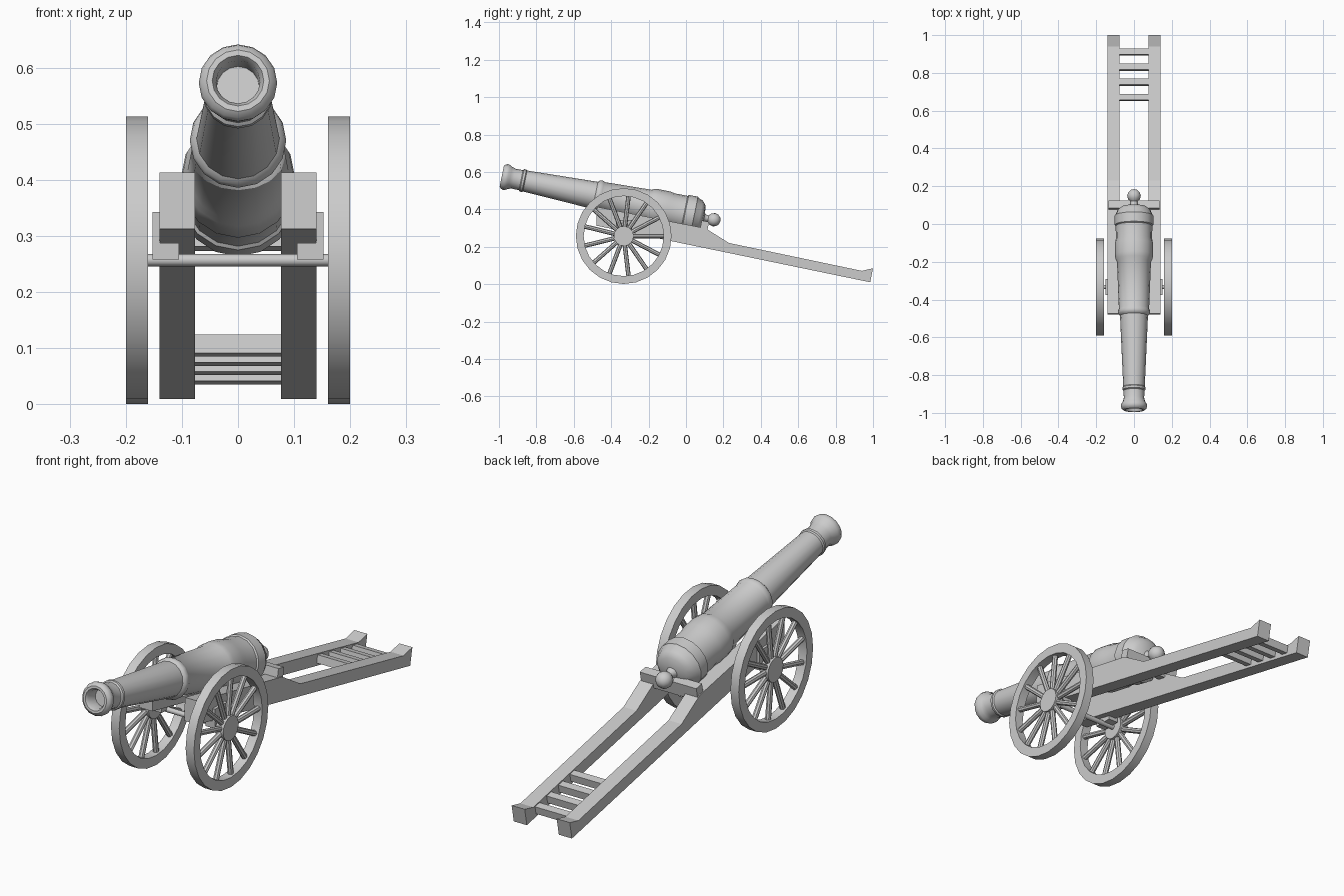
import bpy, bmesh, math
from mathutils import Vector, Matrix

if "Cube" in bpy.data.objects:
    bpy.data.objects.remove(bpy.data.objects["Cube"])

TILT = math.radians(11.6)
AXIS = Vector((0, math.cos(TILT), -math.sin(TILT)))   # runs muzzle -> breech
X = Vector((1, 0, 0))


def finish(name, bm, smooth=False):
    bmesh.ops.remove_doubles(bm, verts=bm.verts[:], dist=1e-5)
    bmesh.ops.recalc_face_normals(bm, faces=bm.faces[:])
    me = bpy.data.meshes.new(name)
    bm.to_mesh(me)
    bm.free()
    ob = bpy.data.objects.new(name, me)
    bpy.context.collection.objects.link(ob)
    if smooth:
        bpy.ops.object.select_all(action='DESELECT')
        ob.select_set(True)
        bpy.context.view_layer.objects.active = ob
        bpy.ops.object.shade_smooth_by_angle(angle=math.radians(35))
    return ob


def lathe(name, profile, origin, axis, segs, loop=False):
    """Revolve (distance, radius) points around an axis."""
    bm = bmesh.new()
    m = Matrix.Translation(origin) @ axis.to_track_quat('Z', 'Y').to_matrix().to_4x4()
    rings = []
    for s, r in profile:
        if r == 0:
            rings.append([bm.verts.new(m @ Vector((0, 0, s)))] * segs)
        else:
            rings.append([bm.verts.new(m @ Vector((r * math.cos(a), r * math.sin(a), s)))
                          for a in (2 * math.pi * i / segs for i in range(segs))])
    pairs = list(zip(rings, rings[1:])) + ([(rings[-1], rings[0])] if loop else [])
    for p, q in pairs:
        for i in range(segs):
            j = (i + 1) % segs
            bm.faces.new(list(dict.fromkeys((p[i], p[j], q[j], q[i]))))
    return finish(name, bm, True)


def prism(name, outline, x0, x1):
    """Extrude a (y, z) outline along x."""
    bm = bmesh.new()
    f = bm.faces.new([bm.verts.new((x0, y, z)) for y, z in outline])
    ext = bmesh.ops.extrude_face_region(bm, geom=[f])['geom']
    bmesh.ops.translate(bm, vec=(x1 - x0, 0, 0),
                        verts=[v for v in ext if isinstance(v, bmesh.types.BMVert)])
    return finish(name, bm)


def tilted_bar(name, half_x, y, z, depth, height):
    bm = bmesh.new()
    m = (Matrix.Translation((0, y, z)) @ Matrix.Rotation(-TILT, 4, 'X')
         @ Matrix.Diagonal((2 * half_x, depth, height, 1)))
    bmesh.ops.create_cube(bm, size=1, matrix=m)
    return finish(name, bm)


# Barrel with shallow bore, reinforcing rings, breech dome and round knob
knob = [(1.158 - 0.036 * math.cos(a), 0.036 * math.sin(a))
        for a in (math.radians(d) for d in (30, 60, 90, 120, 150))]
barrel = [
    (0.06, 0), (0.06, 0.038), (0.012, 0.039), (0, 0.046), (0, 0.056), (0.008, 0.066),
    (0.02, 0.070), (0.033, 0.068), (0.045, 0.060), (0.065, 0.054), (0.105, 0.055),
    (0.11, 0.061), (0.122, 0.062), (0.127, 0.057), (0.51, 0.074),
    (0.518, 0.083), (0.53, 0.086), (0.543, 0.083), (0.548, 0.080), (0.80, 0.090),
    (0.815, 0.098), (0.84, 0.101), (0.90, 0.101), (0.925, 0.096), (0.995, 0.097),
    (1.0, 0.103), (1.05, 0.104), (1.055, 0.098), (1.08, 0.088), (1.098, 0.066),
    (1.105, 0.025), (1.115, 0.018)] + knob + [(1.194, 0)]
lathe("barrel", barrel, Vector((0, -0.985, 0.577)), AXIS, 16)

# Carriage side rails, each with an iron axle bracket
rail = [(-0.48, 0.313), (-0.475, 0.413), (0.105, 0.298), (0.23, 0.22),
        (0.94, 0.071), (1.0, 0.085), (0.985, 0.01)]
bracket = [(-0.365, 0.0), (-0.28, 0.0)]
for side, label in ((1, "right"), (-1, "left")):
    prism(label + "_rail", rail, side * 0.077, side * 0.14)
    for part, z0, z1, xa in (("plate", 0.262, 0.343, 0.139), ("foot", 0.258, 0.288, 0.105)):
        prism(f"{label}_bracket_{part}",
              [(-0.375, z0), (-0.29, z0), (-0.29, z1), (-0.375, z1)],
              side * xa, side * 0.152)

# Rear cross bar and trail rungs
tilted_bar("breech_crossbar", 0.136, 0.098, 0.307, 0.04, 0.06)
for i in range(4):
    y = 0.67 + 0.08 * i
    tilted_bar(f"trail_rung_{i + 1}", 0.08, y, 0.105 - 0.0165 * i, 0.032, 0.034)

# Axle and spoked wheels
CY, CZ, SPOKES = -0.333, 0.257, 13
lathe("axle", [(-0.165, 0), (-0.165, 0.011), (0.165, 0.011), (0.165, 0)],
      Vector((0, CY, CZ)), X, 12)
for side, label in ((1, "right"), (-1, "left")):
    c = Vector((side * 0.18, CY, CZ))
    lathe(label + "_wheel_rim",
          [(-0.02, 0.214), (-0.02, 0.256), (0.02, 0.256), (0.02, 0.214)], c, X, 24, True)
    lathe(label + "_wheel_hub",
          [(-0.019, 0), (-0.019, 0.053), (0.019, 0.053), (0.019, 0)], c, X, 16)
    for k in range(SPOKES):
        a = 2 * math.pi * k / SPOKES
        lathe(f"{label}_spoke_{k + 1}", [(0.045, 0.012), (0.218, 0.012)],
              c, Vector((0, math.cos(a), math.sin(a))), 8)
